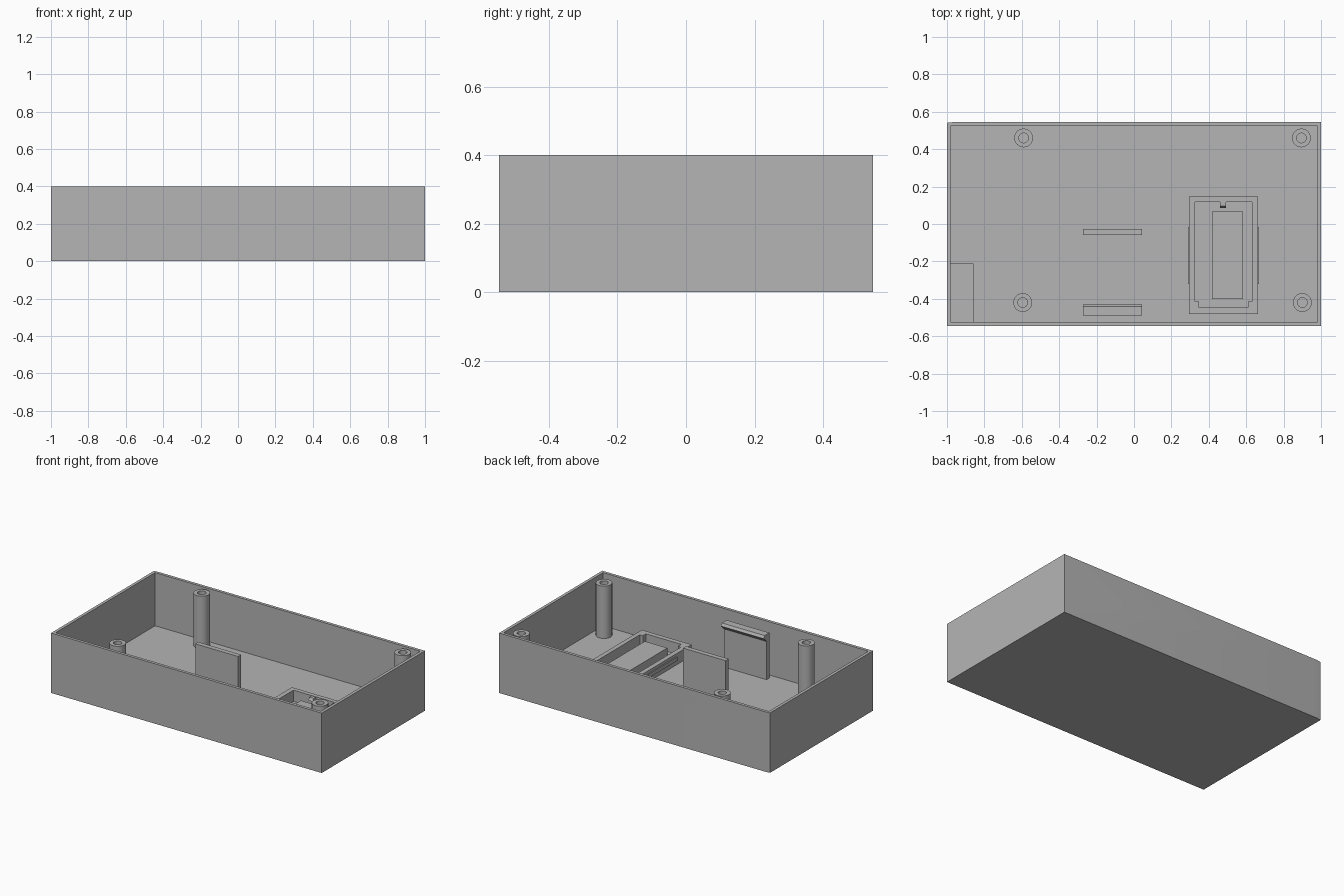
import bpy
import bmesh
from math import cos, sin, tau
from mathutils import Matrix

if "Cube" in bpy.data.objects:
    bpy.data.objects.remove(bpy.data.objects["Cube"], do_unlink=True)

GREY = (0.46, 0.46, 0.46, 1)
grey = bpy.data.materials.new("plain grey plastic")
grey.use_nodes = True
grey.diffuse_color = GREY
grey.node_tree.nodes["Principled BSDF"].inputs["Base Color"].default_value = GREY

HALF_Y, HEIGHT, WALL, FLOOR = 0.545, 0.4, 0.02, 0.045


def rect(x0, x1, y0, y1):
    return [(x0, y0), (x1, y0), (x1, y1), (x0, y1)]


def circle(x, y, r, sides=40):
    return [(x + r * cos(tau * i / sides), y + r * sin(tau * i / sides)) for i in range(sides)]


def prism(name, outline, low, high, turn=None):
    """Extrude an outline along z, then optionally turn it."""
    bm = bmesh.new()
    base = bm.faces.new([bm.verts.new((x, y, low)) for x, y in outline])
    top = bmesh.ops.extrude_face_region(bm, geom=[base])["geom"]
    bmesh.ops.translate(bm, vec=(0, 0, high - low),
                        verts=[v for v in top if isinstance(v, bmesh.types.BMVert)])
    if turn:
        bm.transform(turn)
    bmesh.ops.recalc_face_normals(bm, faces=bm.faces)
    mesh = bpy.data.meshes.new(name)
    bm.to_mesh(mesh)
    bm.free()
    mesh.materials.append(grey)
    obj = bpy.data.objects.new(name, mesh)
    bpy.context.collection.objects.link(obj)
    return obj


def activate(obj):
    bpy.ops.object.select_all(action="DESELECT")
    obj.select_set(True)
    bpy.context.view_layer.objects.active = obj


def cut(obj, cutter):
    mod = obj.modifiers.new("cut", "BOOLEAN")
    mod.operation, mod.solver, mod.object = "DIFFERENCE", "EXACT", cutter
    activate(obj)
    bpy.ops.object.modifier_apply(modifier=mod.name)
    bpy.data.objects.remove(cutter, do_unlink=True)


def smooth(obj):
    activate(obj)
    bpy.ops.object.shade_smooth_by_angle()


# Open tray with a shallow trimmed rear corner and a round cable hole
ALONG_Y = Matrix(((1, 0, 0, 0), (0, 0, 1, 0), (0, 1, 0, 0), (0, 0, 0, 1)))
ALONG_X = Matrix(((0, 0, 1, 0), (1, 0, 0, 0), (0, 1, 0, 0), (0, 0, 0, 1)))
shell = rect(-1, 1, -HALF_Y, HALF_Y)
shell[3:] = [(-0.965, HALF_Y), (-1, HALF_Y - 0.004)]
tray = prism("tray", shell, 0, HEIGHT)
inner_x, inner_y = 1 - WALL, HALF_Y - WALL
cut(tray, prism("cavity", rect(-inner_x, inner_x, -inner_y, inner_y), FLOOR, 0.5))
cut(tray, prism("cable_hole", circle(0.695, 0.2, 0.043), 0.45, 0.65, ALONG_Y))
smooth(tray)

# Four hollow screw posts
for side, x_rear, x_front in (("left", 0.895, 0.9), ("right", -0.59, -0.595)):
    for end, x, y in (("rear", x_rear, 0.46), ("front", x_front, -0.42)):
        post = prism(f"screw_post_{end}_{side}", circle(x, y, 0.05), FLOOR - 0.005, 0.395)
        cut(post, prism("bore", circle(x, y, 0.026), FLOOR + 0.01, 0.5))
        smooth(post)

# Upright board support and hooked clip
PLATE = (-0.273, 0.043)
prism("support_plate", rect(*PLATE, -0.06, -0.028), FLOOR - 0.005, 0.337)
hook = [(-0.49, FLOOR - 0.005), (-0.46, FLOOR - 0.005), (-0.46, 0.3),
        (-0.43, 0.33), (-0.44, 0.347), (-0.49, 0.347)]
prism("hooked_clip", hook, *PLATE, ALONG_X)

# Low block in the front right corner
prism("corner_block", rect(-inner_x - 0.005, -0.857, -inner_y - 0.005, -0.21), FLOOR - 0.005, 0.09)

# Raised frame with a stepped opening
frame = prism("frame", rect(0.295, 0.662, -0.48, 0.147), FLOOR - 0.005, 0.12)
opening = [(0.327, 0.118), (0.327, -0.415), (0.348, -0.415), (0.348, -0.447),
           (0.61, -0.447), (0.61, -0.415), (0.632, -0.415), (0.632, 0.118)]
cut(frame, prism("opening", opening, FLOOR, 0.2))
prism("frame_inner_pad", rect(0.418, 0.584, -0.4, 0.067), FLOOR - 0.005, 0.095)

# Catch at the rear of the frame and ribs along its sides
catch = [(0.12, 0.08), (0.085, 0.1), (0.095, 0.118), (0.12, 0.118)]
prism("frame_catch", catch, 0.46, 0.492, ALONG_X)
for side, x in (("right", 0.288), ("left", 0.66)):
    prism(f"frame_rib_{side}", rect(x, x + 0.009, -0.32, -0.015), 0.075, 0.1)
